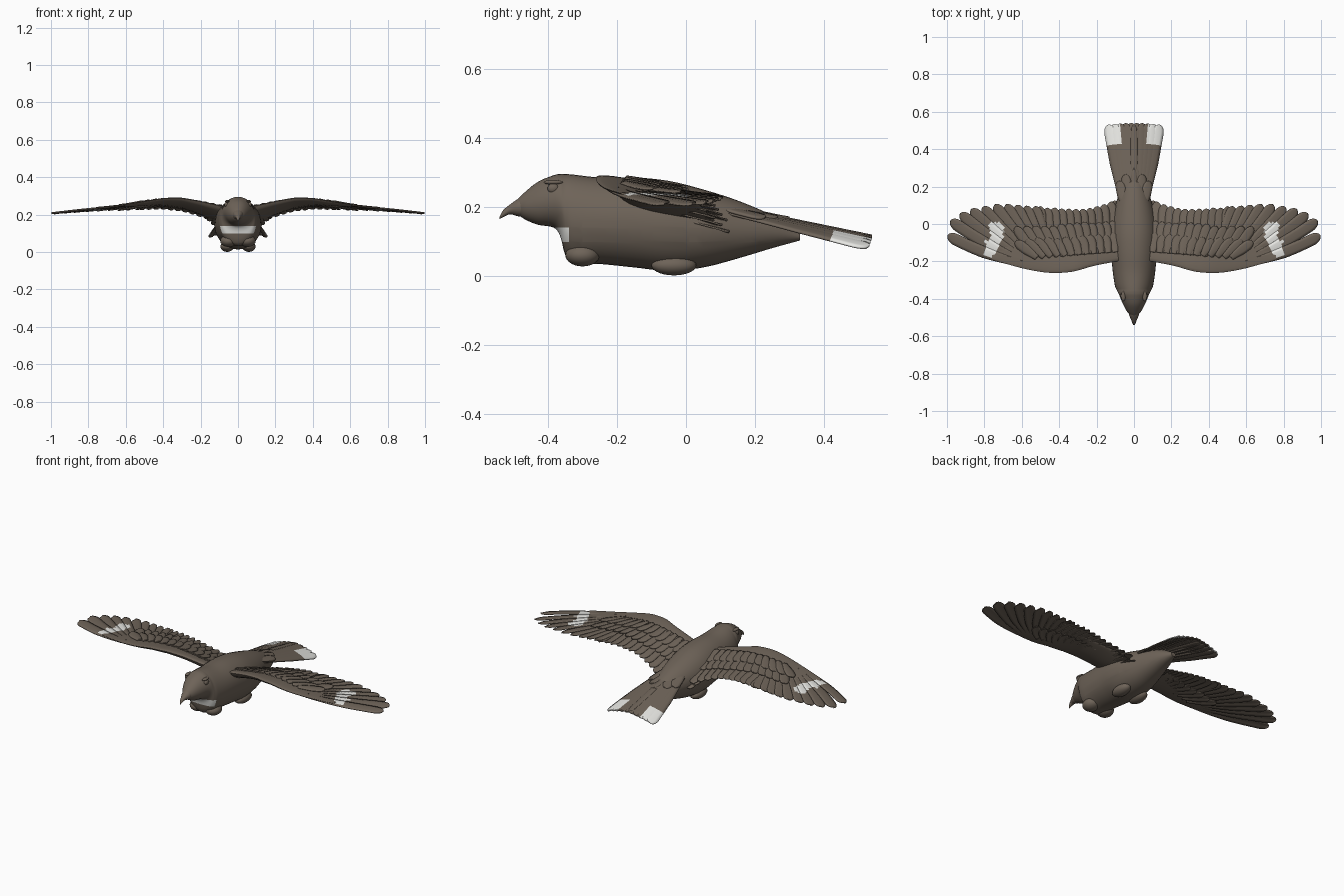
import bpy, bmesh, math, random

random.seed(4)
cube = bpy.data.objects.get("Cube")
if cube:
    bpy.data.objects.remove(cube, do_unlink=True)


def material(name, rgb):
    m = bpy.data.materials.new(name)
    m.use_nodes = True
    m.diffuse_color = (*rgb, 1)
    node = m.node_tree.nodes["Principled BSDF"]
    node.inputs["Base Color"].default_value = (*rgb, 1)
    node.inputs["Roughness"].default_value = 0.8
    return m


BROWN = material("plumage brown", (0.155, 0.125, 0.098))
WHITE = material("marking white", (0.8, 0.8, 0.77))


def interp(x, table):
    """Piecewise linear lookup in a list of (x, value)."""
    for (a, va), (b, vb) in zip(table, table[1:]):
        if x <= b:
            return va + (vb - va) * max(0, (x - a) / (b - a))
    return table[-1][1]


def smooth_rows(rows, n):
    """Catmull-Rom refinement of section rows."""
    out = []
    for i in range(len(rows) - 1):
        quad = [rows[max(i - 1, 0)], rows[i], rows[i + 1], rows[min(i + 2, len(rows) - 1)]]
        for k in range(n):
            t = k / n
            out.append([0.5 * (2 * b + (c - a) * t + (2 * a - 5 * b + 4 * c - d) * t * t
                               + (3 * b - a - 3 * c + d) * t ** 3) for a, b, c, d in zip(*quad)])
    return out + [list(rows[-1])]


def finish(name, bm, mirror=False, thickness=0, angle=50):
    mesh = bpy.data.meshes.new(name)
    bm.to_mesh(mesh)
    bm.free()
    ob = bpy.data.objects.new(name, mesh)
    bpy.context.collection.objects.link(ob)
    mesh.materials.append(BROWN)
    mesh.materials.append(WHITE)
    if thickness:
        s = ob.modifiers.new("thickness", 'SOLIDIFY')
        s.thickness = thickness
        s.offset = -1
        s.material_offset = -1      # undersides stay brown
    if mirror:
        m = ob.modifiers.new("mirror", 'MIRROR')
        m.use_mirror_merge = False
    bpy.ops.object.select_all(action='DESELECT')
    ob.select_set(True)
    bpy.context.view_layer.objects.active = ob
    bpy.ops.object.shade_smooth_by_angle(angle=math.radians(angle))
    return ob


def skin(bm, rings):
    """Closed loft through rings of points, with end caps."""
    vr = [[bm.verts.new(p) for p in r] for r in rings]
    n = len(vr[0])
    for a, b in zip(vr, vr[1:]):
        for i in range(n):
            bm.faces.new((a[i], a[(i + 1) % n], b[(i + 1) % n], b[i]))
    bm.faces.new(vr[0])
    bm.faces.new(vr[-1])
    bmesh.ops.recalc_face_normals(bm, faces=bm.faces)


def oval_loft(bm, rows, steps, n=36):
    """Rows are (y, bottom, top, half width)."""
    rings = []
    for y, lo, hi, w in smooth_rows(rows, steps):
        angles = [2 * math.pi * i / n for i in range(n)]
        rings.append([(w * math.cos(a), y, (lo + hi) / 2 + (hi - lo) / 2 * math.sin(a)) for a in angles])
    skin(bm, rings)


# Body and head, with the white throat band cut in
bm = bmesh.new()
oval_loft(bm, [(-.495, .185, .215, .012), (-.47, .165, .24, .036), (-.43, .148, .272, .058),
               (-.385, .14, .291, .077), (-.365, .115, .295, .086), (-.35, .06, .295, .094),
               (-.325, .036, .293, .103), (-.25, .034, .285, .114), (-.15, .024, .285, .122),
               (-.05, .014, .275, .125), (.05, .024, .25, .112), (.15, .05, .218, .085),
               (.25, .08, .175, .052), (.33, .102, .125, .015)], 5)
for z in (.098, .14):
    bmesh.ops.bisect_plane(bm, geom=bm.verts[:] + bm.edges[:] + bm.faces[:],
                           plane_co=(0, 0, z), plane_no=(0, 0, 1))
for f in bm.faces:
    c = f.calc_center_median()
    f.material_index = int(.098 < c.z < .14 and -.39 < c.y < -.338)
finish("body", bm)

# Hooked beak
bm = bmesh.new()
oval_loft(bm, [(-.541, .164, .17, .003), (-.53, .17, .19, .009), (-.51, .178, .207, .016),
               (-.485, .172, .224, .027), (-.46, .17, .23, .03)], 4, 20)
finish("beak", bm)


def ellipsoid(name, centre, size):
    bm = bmesh.new()
    bmesh.ops.create_uvsphere(bm, u_segments=24, v_segments=14, radius=1)
    for v in bm.verts:
        v.co = [c + s * p for c, s, p in zip(centre, size, v.co)]
    return finish(name, bm, mirror=True)


# Eyes, brows and tucked feet
ellipsoid("eyes", (.062, -.385, .253), (.011, .017, .015))
ellipsoid("brows", (.057, -.385, .271), (.012, .028, .007))
ellipsoid("tucked_feet", (.058, -.035, .03), (.036, .065, .029))
ellipsoid("breast_lobes", (.05, -.3, .06), (.045, .05, .033))

# Wing surface: height along the span, falling toward the trailing edge
RIDGE = [(0, .25), (.1, .262), (.2, .277), (.3, .288), (.4, .286), (.5, .271), (.6, .257),
         (.7, .247), (.8, .238), (.9, .228), (1, .216)]
FALL = [(0, .32), (.12, .3), (.3, .2), (.5, .09), (.7, .04), (1, .02)]


def wing_z(x, y):
    return interp(x, RIDGE) - interp(x, FALL) * (y + .2)


# Fleshy wing arm: rows are (x, leading y, chord, thickness)
bm = bmesh.new()
rings = []
for x, lead, chord, thick in smooth_rows(
        [(.04, -.19, .3, .07), (.12, -.205, .28, .06), (.22, -.225, .26, .05), (.33, -.255, .25, .04),
         (.45, -.261, .23, .032), (.57, -.243, .18, .022), (.68, -.214, .1, .013), (.76, -.189, .03, .008)], 4):
    ring = []
    for i in range(24):
        a = 2 * math.pi * i / 24
        s = (1 - math.cos(a)) / 2
        side = math.sin(a)
        y = lead + chord * s
        bulge = side * (.35 if side > 0 else .75) * (1 - .7 * s)
        ring.append((x, y, wing_z(x, y) - thick * .25 + thick * bulge))
    rings.append(ring)
skin(bm, rings)
finish("wing_arms", bm, mirror=True)


def feather(bm, base, tip, width, height, lift=0., bow=0., shingle=.004, marking=None, root=.55):
    """Rounded blade laid over the height function; bow bends it sideways."""
    dx, dy = tip[0] - base[0], tip[1] - base[1]
    length = math.hypot(dx, dy)
    nx, ny = -dy / length, dx / length
    steps, across = 26, (-1, -.5, 0, .5, 1)
    grid = []
    for k in range(steps + 1):
        t = 1 - (1 - k / steps) ** 1.4
        w = width * min(1, root + (1 - root) * t * 2)
        round_start = 1 - min(.4, 1.6 * width / length)
        if t > round_start:
            w *= math.sqrt(max(.004, 1 - ((t - round_start) / (1 - round_start)) ** 2))
        b = bow * math.sin(math.pi * t)
        row = []
        for u in across:
            x = base[0] + dx * t + nx * (b + u * w)
            y = base[1] + dy * t + ny * (b + u * w)
            z = height(x, y) + lift + shingle * u + .003 * (1 - abs(u))
            row.append(bm.verts.new((x, y, z)))
        grid.append(row)
    for a, b in zip(grid, grid[1:]):
        for i in range(len(across) - 1):
            f = bm.faces.new((a[i], b[i], b[i + 1], a[i + 1]))
            c = f.calc_center_median()
            f.material_index = int(bool(marking and marking(c.x, c.y)))


def wing_mark(x, y):
    inner = interp(y, [(-.17, .735), (-.1, .725), (-.06, .695), (.01, .705)])
    return -.175 < y < .01 and inner < x < inner + .072


# Long primaries fanned out from the wrist
bm = bmesh.new()
tips = [(.997, -.062), (.982, .018), (.93, .056), (.872, .078), (.81, .09), (.745, .103),
        (.685, .104), (.63, .1), (.58, .096), (.53, .094)]
for i, tip in enumerate(tips):
    s = i / (len(tips) - 1)
    feather(bm, (.6 - .14 * s, -.213 + .06 * s), tip, .031, wing_z, -.004 - .0008 * i,
            bow=-.014 * (1 - s), marking=wing_mark)
finish("primary_feathers", bm, mirror=True, thickness=.004)

# Secondaries along the inner trailing edge
bm = bmesh.new()
for i in range(11):
    x = .11 + .038 * i
    tip_y = interp(x, [(.1, .125), (.2, .09), (.35, .075), (.5, .094)])
    feather(bm, (x, -.12), (x + .012, tip_y + random.uniform(-.004, .006)), .028, wing_z, -.008 - .0005 * i)
finish("secondary_feathers", bm, mirror=True, thickness=.004)

# Overlapping rows of coverts on top, and one row below
for name, tip_y, lift, count in (("greater_coverts", .02, .002, 13), ("median_coverts", -.05, .006, 12),
                                 ("under_coverts", -.02, -.021, 13)):
    bm = bmesh.new()
    for i in range(count):
        s = i / (count - 1)
        x = .1 + .42 * s
        feather(bm, (x, -.15 - .03 * s), (x + .015 + .1 * s * s, tip_y - .04 * s + random.uniform(-.006, .006)),
                .026, wing_z, lift, shingle=.003)
    finish(name, bm, mirror=True, thickness=.004)

# Tertials draping beside the back
bm = bmesh.new()
for i in range(4):
    feather(bm, (.075 + .02 * i, -.1), (.105 + .022 * i, .125 - .02 * i), .024, wing_z, -.012 - .008 * (3 - i))
finish("tertial_feathers", bm, mirror=True, thickness=.005)


# Fanned tail with white outer corners
def tail_z(x, y):
    return .182 - .205 * (y - .2) - .028 * (x / .16) ** 2


bm = bmesh.new()
for i in range(5):
    s = i / 4
    feather(bm, (.012 + .05 * s, .12), (.014 + .122 * s, .54 - .008 * s * s), .031, tail_z, .004 - .0025 * i,
            shingle=.003, marking=lambda x, y: y > .425 and x > .072)
finish("tail_feathers", bm, mirror=True, thickness=.006)

# Upper tail coverts blending the rump into the tail
bm = bmesh.new()
for i in range(3):
    feather(bm, (.008 + .02 * i, .08), (.012 + .034 * i, .3 - .035 * i), .026, tail_z, .006 - .002 * i)
finish("tail_coverts", bm, mirror=True, thickness=.006)
